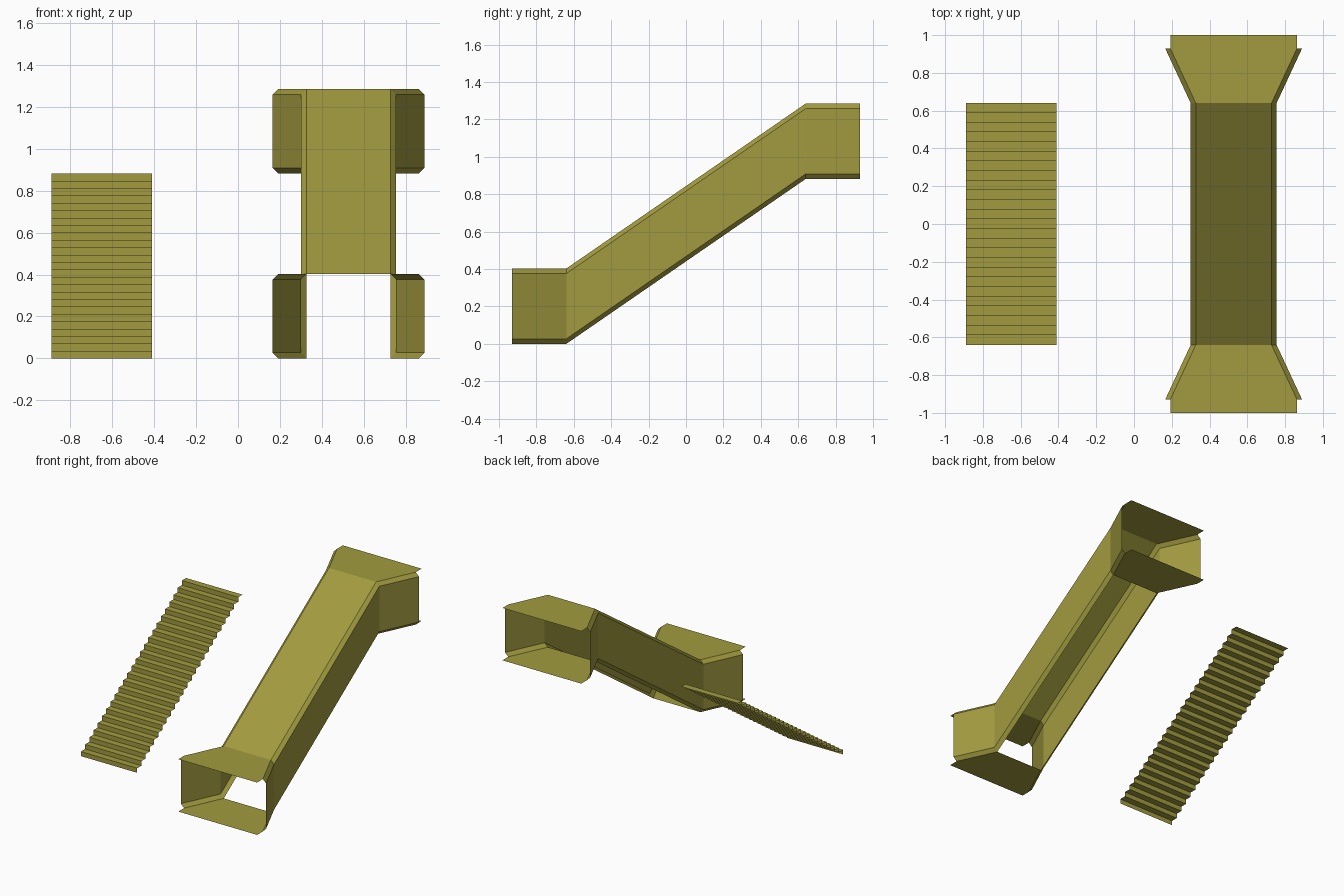
import bpy

if "Cube" in bpy.data.objects:
    bpy.data.objects.remove(bpy.data.objects["Cube"])

olive = bpy.data.materials.new("olive")
olive.diffuse_color = (0.36, 0.33, 0.05, 1)
olive.use_nodes = True
olive.node_tree.nodes["Principled BSDF"].inputs["Base Color"].default_value = olive.diffuse_color


def make_object(name, verts, faces):
    mesh = bpy.data.meshes.new(name)
    mesh.from_pydata(verts, [], faces)
    mesh.materials.append(olive)
    obj = bpy.data.objects.new(name, mesh)
    bpy.context.collection.objects.link(obj)
    return obj


# Stair flight: a zigzag profile of risers and treads swept across x
STEPS, RISE, HALF_RUN = 25, 0.882, 0.64
profile = [(-HALF_RUN, 0)]
for i in range(STEPS):
    y, z = profile[-1]
    z += RISE / STEPS
    profile += [(y, z), (y + 2 * HALF_RUN / STEPS, z)]
verts = [(x, y, z) for y, z in profile for x in (-0.89, -0.41)]
faces = [(2 * i, 2 * i + 1, 2 * i + 3, 2 * i + 2) for i in range(len(profile) - 1)]
make_object("stair_steps", verts, faces)

# Stairwell shell: chamfered rectangular sections, flared at both ends
CX, HEIGHT, CHAMFER = 0.5275, 0.403, 0.027


def section(y, half, z0):
    inner, h, c = half - CHAMFER, HEIGHT, CHAMFER
    loop = [(-inner, 0), (inner, 0), (half, c), (half, h - c),
            (inner, h), (-inner, h), (-half, h - c), (-half, c)]
    return [(CX + x, y, z0 + z) for x, z in loop]


verts = (section(-0.93, 0.3625, 0) + section(-HALF_RUN, 0.2275, 0)
         + section(HALF_RUN, 0.2275, RISE) + section(0.93, 0.3625, RISE))
faces = []
for s in range(3):
    for i in range(8):
        if s == 1 and i == 0:
            continue  # the sloping part has no floor, the stairs go there
        j = (i + 1) % 8
        a, b = 8 * s, 8 * s + 8
        faces.append((a + i, b + i, b + j, a + j))

# Straight lips continuing the floor and ceiling of each mouth
for start, y_end in ((0, -1.0), (24, 1.0)):
    for i in (0, 4):
        p, q = start + i, start + i + 1
        n = len(verts)
        verts += [(verts[k][0], y_end, verts[k][2]) for k in (p, q)]
        faces.append((n, p, q, n + 1) if y_end < 0 else (p, n, n + 1, q))
make_object("stairwell_shell", verts, faces)
